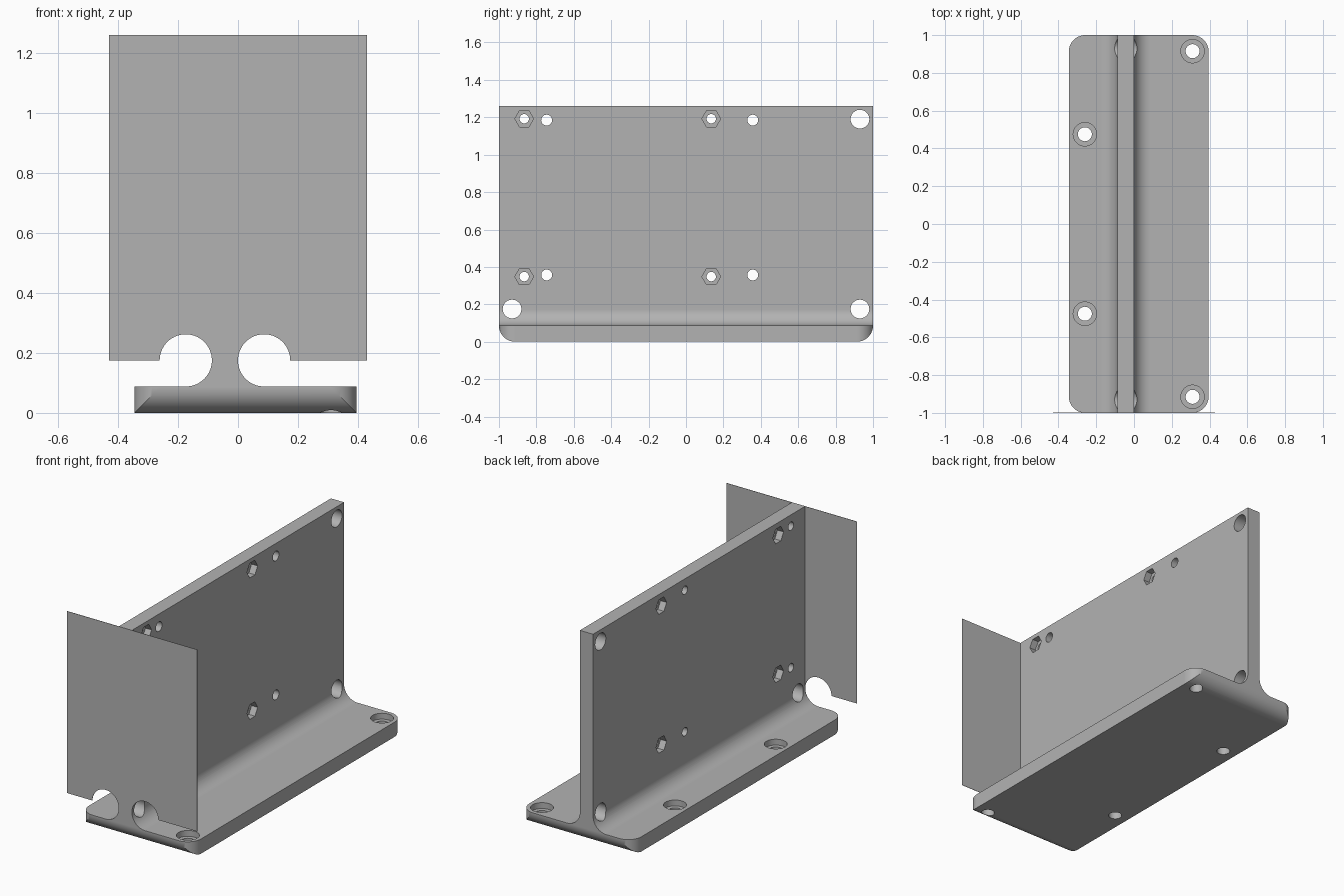
import bpy
import bmesh
from math import cos, sin, pi
from mathutils import Matrix

cube = bpy.data.objects.get("Cube")
if cube:
    bpy.data.objects.remove(cube, do_unlink=True)

# Main dimensions
BASE_L, BASE_R, BASE_H = -0.345, 0.395, 0.088
WALL_L, WALL_R, TOP = -0.087, 0.0, 1.26
R = 0.087
ARC_Z = BASE_H + R

grey = bpy.data.materials.new("plain grey")
grey.use_nodes = True
colour = (0.45, 0.45, 0.45, 1)
grey.diffuse_color = colour
grey.node_tree.nodes["Principled BSDF"].inputs["Base Color"].default_value = colour


def arc(cx, cz, a0, a1, n=16):
    """Points on a fillet arc, angles in half turns."""
    return [(cx + R * cos(pi * (a0 + (a1 - a0) * i / n)),
             cz + R * sin(pi * (a0 + (a1 - a0) * i / n))) for i in range(n + 1)]


def extrude_profile(name, points, y0, y1, round_corners=False):
    """Extrude an x-z outline along y."""
    bm = bmesh.new()
    face = bm.faces.new([bm.verts.new((x, y0, z)) for x, z in points])
    moved = bmesh.ops.extrude_face_region(bm, geom=[face])["geom"]
    bmesh.ops.translate(bm, vec=(0, y1 - y0, 0),
                        verts=[g for g in moved if isinstance(g, bmesh.types.BMVert)])
    if round_corners:
        corners = [e for e in bm.edges
                   if all(v.co.x in (min_x, max_x) for v in e.verts)
                   and abs(e.verts[0].co.y - e.verts[1].co.y) < 0.001] \
            if (min_x := min(v.co.x for v in bm.verts)) < (max_x := max(v.co.x for v in bm.verts)) else []
        bmesh.ops.bevel(bm, geom=corners, offset=R, segments=14,
                        profile=0.5, affect='EDGES')
    bmesh.ops.recalc_face_normals(bm, faces=bm.faces)
    mesh = bpy.data.meshes.new(name)
    bm.to_mesh(mesh)
    bm.free()
    obj = bpy.data.objects.new(name, mesh)
    mesh.materials.append(grey)
    bpy.context.collection.objects.link(obj)
    return obj


def select(obj):
    bpy.ops.object.select_all(action='DESELECT')
    obj.select_set(True)
    bpy.context.view_layer.objects.active = obj


def drill(target, axis, centre, radius, depth, sides=40):
    """Cut a round or hexagonal hole along x or z."""
    bm = bmesh.new()
    bmesh.ops.create_cone(bm, cap_ends=True, segments=sides, radius1=radius,
                          radius2=radius, depth=depth)
    # Points of the hexagon lie along y
    turn = Matrix.Rotation(pi / 2, 4, 'Z')
    first = max(bm.verts, key=lambda v: v.co.x).co
    if abs(first.y) > 0.001:
        turn = Matrix.Identity(4)
    if axis == 'X':
        turn = Matrix.Rotation(pi / 2, 4, 'Y') @ turn
    bm.transform(Matrix.Translation(centre) @ turn)
    mesh = bpy.data.meshes.new("cutter")
    mesh.materials.append(grey)
    bm.to_mesh(mesh)
    bm.free()
    cutter = bpy.data.objects.new("cutter", mesh)
    cutter.hide_render = True
    bpy.context.collection.objects.link(cutter)
    mod = target.modifiers.new("hole", 'BOOLEAN')
    mod.operation, mod.solver, mod.object = 'DIFFERENCE', 'EXACT', cutter
    select(target)
    bpy.ops.object.modifier_apply(modifier=mod.name)
    bpy.data.objects.remove(cutter, do_unlink=True)


# Base flange and upright wall, joined by fillets
outline = [(BASE_L, 0), (BASE_R, 0), (BASE_R, BASE_H)]
outline += arc(WALL_R + R, ARC_Z, 1.5, 1)
outline += [(WALL_R, TOP), (WALL_L, TOP)]
outline += arc(WALL_L - R, ARC_Z, 0, -0.5)
outline += [(BASE_L, BASE_H)]
bracket = extrude_profile("base_and_wall", outline, -1, 1, True)

# Counterbored screw holes in the base
for x, y in ((0.31, 0.915), (0.31, -0.915), (-0.26, 0.475), (-0.26, -0.475)):
    drill(bracket, 'Z', (x, y, 0.05), 0.037, 0.3)
    drill(bracket, 'Z', (x, y, BASE_H), 0.062, 0.07)

# Large corner holes in the wall
for y, z in ((0.93, 1.19), (0.93, ARC_Z), (-0.93, ARC_Z)):
    drill(bracket, 'X', (-0.044, y, z), 0.05, 0.4)

# Bolt holes with hexagonal nut pockets, alternating between the wall's sides
for y, side, low, high, r in ((-0.865, WALL_R, 0.348, 1.192, 0.025),
                              (0.135, WALL_R, 0.348, 1.192, 0.025),
                              (-0.745, WALL_L, 0.357, 1.185, 0.029),
                              (0.357, WALL_L, 0.357, 1.185, 0.029)):
    for z in (low, high):
        drill(bracket, 'X', (-0.044, y, z), r, 0.4)
        drill(bracket, 'X', (side, y, z), 0.05, 0.08, 6)

# Thin front plate, one wing on each side of the wall
for name, wall, edge, s in (("front_plate_left", WALL_R, 0.43, 1),
                            ("front_plate_right", WALL_L, -0.43, -1)):
    start = 1 if s > 0 else 0
    points = [(edge, ARC_Z), (edge, TOP), (wall, TOP)]
    points += arc(wall + s * R, ARC_Z, start, 1 - start, 28)
    extrude_profile(name, points, -1, -0.998)

# Smooth rounds, crisp edges
for obj in [o for o in bpy.data.objects if o.type == 'MESH' and grey.name in o.data.materials]:
    select(obj)
    bpy.ops.object.shade_smooth_by_angle(angle=pi / 6)
    weighted = obj.modifiers.new("flat_weighting", 'WEIGHTED_NORMAL')
    weighted.keep_sharp = True
